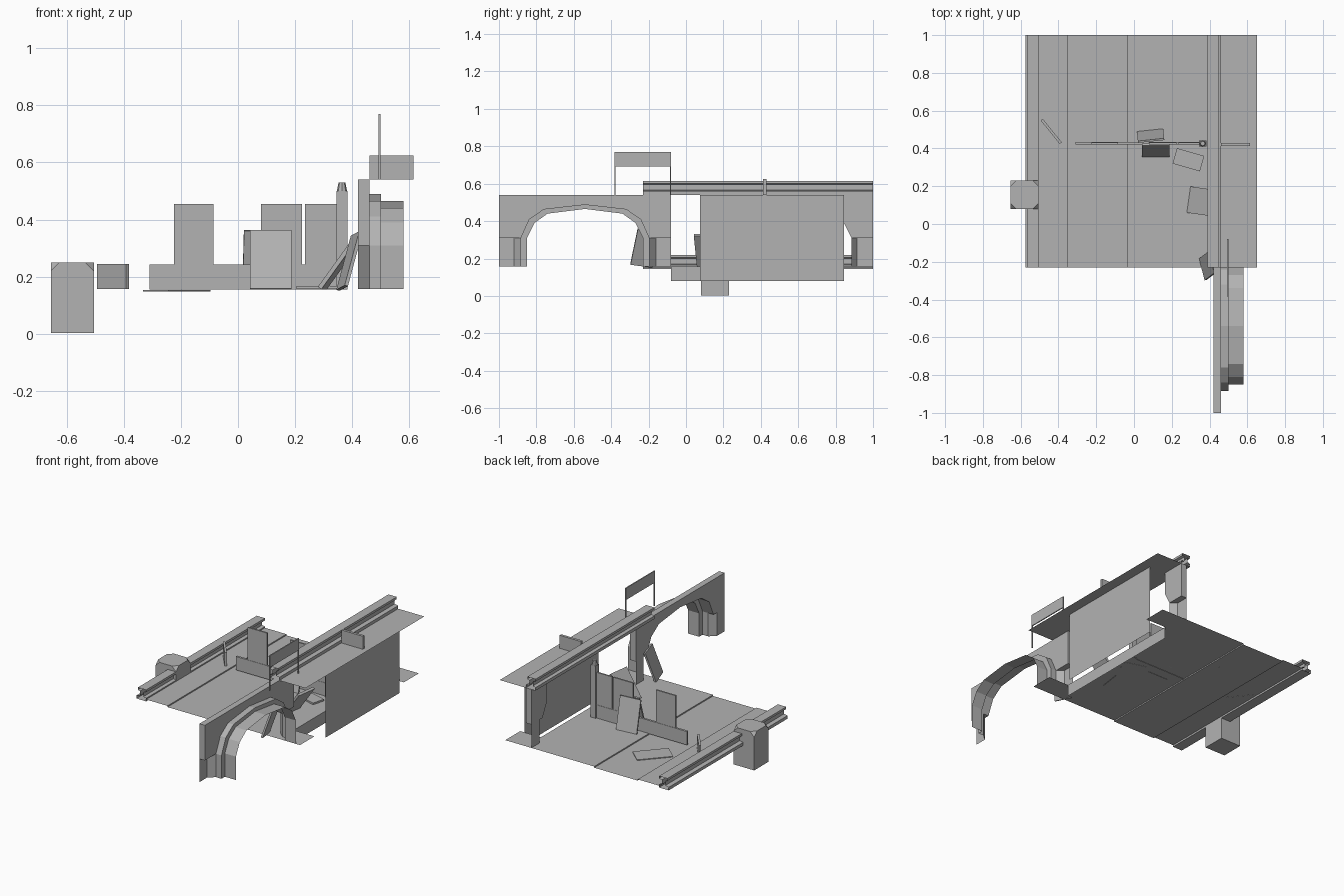
import bpy, bmesh, math
from mathutils import Euler, Matrix, Vector

old = bpy.data.objects.get("Cube")
if old:
    bpy.data.objects.remove(old, do_unlink=True)

grey = bpy.data.materials.new("plain grey")
grey.use_nodes = True
COLOUR = (0.45, 0.45, 0.45, 1)
grey.diffuse_color = COLOUR
grey.node_tree.nodes["Principled BSDF"].inputs["Base Color"].default_value = COLOUR


def finish(name, bm):
    mesh = bpy.data.meshes.new(name)
    bm.to_mesh(mesh)
    bm.free()
    mesh.materials.append(grey)
    obj = bpy.data.objects.new(name, mesh)
    bpy.context.collection.objects.link(obj)
    return obj


def box(name, lo, hi, corner=0):
    """Box between two corners, optionally with its top corners cut off."""
    lo, hi = Vector(lo), Vector(hi)
    bm = bmesh.new()
    bmesh.ops.create_cube(bm, size=1, matrix=Matrix.LocRotScale((lo + hi) / 2, None, hi - lo))
    if corner:
        top = [v for v in bm.verts if v.co.z > (lo.z + hi.z) / 2]
        bmesh.ops.bevel(bm, geom=top, offset=corner, affect='VERTICES', segments=1)
    return finish(name, bm)


def board(name, centre, size, turn):
    """Loose board, turned by degrees about x, y and z."""
    bm = bmesh.new()
    rot = Euler([math.radians(a) for a in turn]).to_quaternion()
    bmesh.ops.create_cube(bm, size=1, matrix=Matrix.LocRotScale(Vector(centre), rot, Vector(size)))
    return finish(name, bm)


def sheet(name, points, shift, closed=False):
    """Sweep a line of points along a vector into a surface without end caps."""
    bm = bmesh.new()
    a = [bm.verts.new(p) for p in points]
    b = [bm.verts.new(Vector(p) + Vector(shift)) for p in points]
    n = len(points)
    for i in range(n if closed else n - 1):
        j = (i + 1) % n
        bm.faces.new((a[i], a[j], b[j], b[i]))
    bmesh.ops.recalc_face_normals(bm, faces=bm.faces)
    return finish(name, bm)


def slab(name, outline, x0, x1):
    """Solid with a side outline in y and z."""
    bm = bmesh.new()
    face = bm.faces.new([bm.verts.new((x0, y, z)) for y, z in outline])
    ext = bmesh.ops.extrude_face_region(bm, geom=[face])
    moved = [v for v in ext["geom"] if isinstance(v, bmesh.types.BMVert)]
    bmesh.ops.translate(bm, verts=moved, vec=(x1 - x0, 0, 0))
    bmesh.ops.recalc_face_normals(bm, faces=bm.faces)
    return finish(name, bm)


FRONT, BACK = -0.23, 1.0
LENGTH = BACK - FRONT
FLOOR, TOP = 0.157, 0.54
IN, OUT, STEP, SIDE = 0.42, 0.46, 0.50, 0.58

# Floor with a sunken middle strip, and side tabs around the step opening
sheet("floor", [(-0.51, FRONT, FLOOR), (-0.35, FRONT, FLOOR), (-0.35, FRONT, 0.149),
                (-0.035, FRONT, 0.149), (-0.035, FRONT, FLOOR), (OUT, FRONT, FLOOR)],
      (0, LENGTH, 0))
for name, y0, y1 in (("front_floor_tab", FRONT, -0.08), ("rear_floor_tab", 0.845, BACK)):
    sheet(name, [(OUT, y0, FLOOR), (0.61, y0, FLOOR)], (0, y1 - y0, 0))
sheet("step_riser", [(OUT, -0.08, 0.08), (OUT, -0.08, FLOOR)], (0, 0.925, 0))

# Upper shelf and hanging side panel
sheet("upper_shelf", [(0.39, FRONT, TOP), (0.65, FRONT, TOP)], (0, LENGTH, 0))
sheet("side_panel", [(SIDE, 0.075, 0.08), (SIDE, 0.075, TOP)], (0, 0.77, 0))

# Rails: open-ended beams, mirrored left to right
BEAM = [(0, 0), (0.07, 0), (0.07, 0.02), (0.045, 0.025), (0.045, 0.055), (0.06, 0.06),
        (0.06, 0.075), (0, 0.075), (0, 0.06), (0.02, 0.055), (0.02, 0.025), (0, 0.02)]
for name, x, z, d in (("upper_rail", 0.39, TOP, 1), ("lower_rail", -0.505, 0.145, -1)):
    sheet(name, [(x + d * t, FRONT, z + h) for t, h in BEAM], (0, LENGTH, 0), True)

# Wheel arch: two stepped hoods
MID = -0.54


def arch(points):
    return points + [(2 * MID - y, z) for y, z in points[-2::-1]]


outer = arch([(-0.885, FLOOR), (-0.885, 0.31), (-0.84, 0.41), (-0.76, 0.465), (MID, 0.49)])
inner = arch([(-0.85, FLOOR), (-0.85, 0.31), (-0.81, 0.39), (-0.74, 0.44), (MID, 0.465)])
sheet("arch_outer_hood", [(OUT, y, z) for y, z in outer], (STEP - OUT, 0, 0))
sheet("arch_inner_hood", [(STEP, y, z) for y, z in inner], (SIDE - STEP, 0, 0))
bm = bmesh.new()
rows = [[bm.verts.new((STEP, y, z)) for y, z in line] for line in (outer, inner)]
for i in range(len(outer) - 1):
    bm.faces.new((rows[0][i], rows[0][i + 1], rows[1][i + 1], rows[1][i]))
finish("arch_step", bm)

# Side wall over the arch, and the short wall at the rear
slab("front_wall", [(-1, TOP), (-1, 0.31)] + outer[1:-1] + [(-0.08, 0.31), (-0.08, TOP)], IN, OUT)
slab("rear_wall", [(0.845, TOP), (0.845, 0.39), (0.885, 0.31), (1, 0.31), (1, TOP)], IN, OUT)

# Recessed lower walls, each with a slanted edge beside an arch
for name, end, bend, foot in (("front_lower_wall", -1, -0.92, -0.885),
                              ("middle_lower_wall", -0.08, -0.16, -0.195),
                              ("rear_lower_wall", 1, 0.915, 0.885)):
    sheet(name, [(IN, end, FLOOR), (IN, bend, FLOOR), (OUT, foot, FLOOR)], (0, 0, 0.31 - FLOOR))

# Square post with cut top corners
box("corner_post", (-0.655, 0.08, 0.003), (-0.505, 0.23, 0.25), 0.03)

# Low divider with upright boards and a knobbed post
box("divider_plank", (-0.31, 0.42, 0.155), (0.36, 0.434, 0.243))
for i, (x0, x1) in enumerate(((-0.225, -0.085), (0.08, 0.225), (0.235, 0.345))):
    box(f"divider_board_{i + 1}", (x0, 0.422, 0.243), (x1, 0.432, 0.455))
box("divider_post", (0.345, 0.41, 0.155), (0.383, 0.442, 0.5))
bm = bmesh.new()
bmesh.ops.create_cone(bm, cap_ends=True, segments=8, radius1=0.018, radius2=0.012, depth=0.03,
                      matrix=Matrix.Translation((0.364, 0.426, 0.515)))
finish("post_knob", bm)

# Plate on the shelf
box("shelf_plate", (OUT, 0.413, TOP), (0.615, 0.43, 0.625))

# Sign on two thin legs
box("sign_panel", (0.492, -0.383, 0.693), (0.499, -0.08, 0.77))
for name, y in (("sign_front_leg", -0.383), ("sign_rear_leg", -0.086)):
    box(name, (0.492, y, TOP), (0.499, y + 0.006, 0.693))

# Loose boards leaning and lying about
board("front_leaning_board", (0.115, 0.39, 0.26), (0.145, 0.01, 0.215), (-17, 0, 0))
board("rear_leaning_board", (0.088, 0.467, 0.26), (0.14, 0.01, 0.21), (14, 0, 6))
board("wall_leaning_board", (0.355, 0.12, 0.243), (0.015, 0.14, 0.205), (0, 36, -8))
board("arch_leaning_board", (0.39, -0.22, 0.255), (0.012, 0.12, 0.2), (-8, 17, 12))
board("flat_board", (0.288, 0.34, 0.162), (0.15, 0.085, 0.012), (0, 0, -16))
board("strip_board", (-0.215, 0.65, 0.151), (0.22, 0.12, 0.006), (0, 0, 48))
board("standing_plank", (-0.438, 0.49, 0.2), (0.16, 0.014, 0.088), (0, 0, -51))
